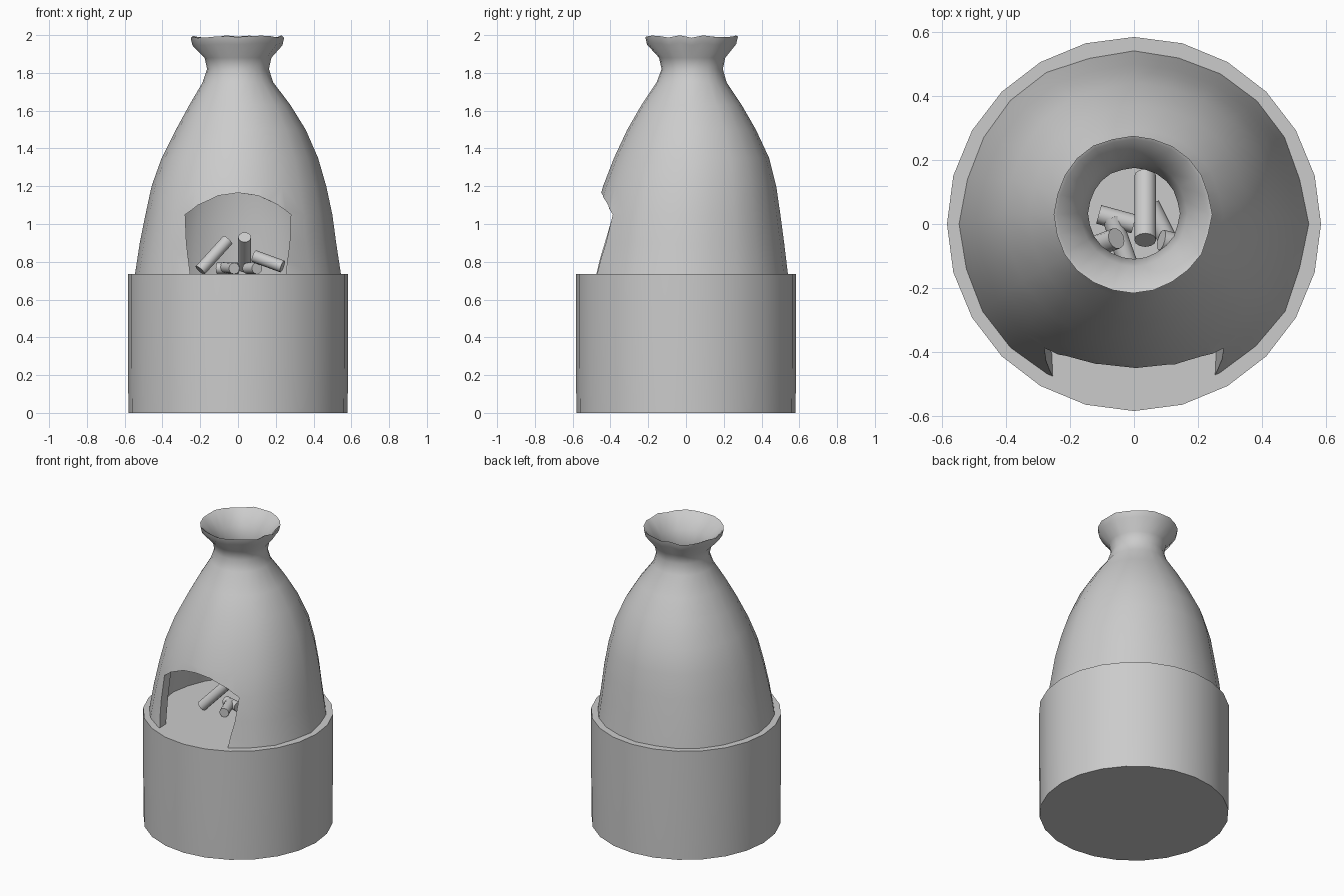
import bpy, bmesh, math, random
from mathutils import Vector

if "Cube" in bpy.data.objects:
    bpy.data.objects.remove(bpy.data.objects["Cube"])

random.seed(4)
SIDES = 24


def finish(bm, name, angle=40):
    bmesh.ops.recalc_face_normals(bm, faces=bm.faces)
    me = bpy.data.meshes.new(name)
    bm.to_mesh(me)
    bm.free()
    ob = bpy.data.objects.new(name, me)
    bpy.context.collection.objects.link(ob)
    smooth(ob, angle)
    return ob


def smooth(ob, angle):
    bpy.ops.object.select_all(action='DESELECT')
    ob.select_set(True)
    bpy.context.view_layer.objects.active = ob
    bpy.ops.object.shade_smooth_by_angle(angle=math.radians(angle))


def lathe(name, rows, closed=False, caps=False, wobble=0.0):
    """Rows are (z, radius, centre x, centre y)."""
    bm = bmesh.new()
    jit = [random.uniform(-1, 1) for _ in range(SIDES)]
    rings = []
    for z, r, cx, cy in rows:
        ring = []
        for i in range(SIDES):
            a = 2 * math.pi * i / SIDES
            rr = r * (1 + wobble * jit[i])
            dz = -0.008 * (1 + jit[i]) * (wobble > 0) * (z > 1.95)
            ring.append(bm.verts.new((cx + rr * math.cos(a), cy + rr * math.sin(a), z + dz)))
        rings.append(ring)
    pairs = list(zip(rings, rings[1:]))
    if closed:
        pairs.append((rings[-1], rings[0]))
    for a, b in pairs:
        for i in range(SIDES):
            j = (i + 1) % SIDES
            bm.faces.new((a[i], a[j], b[j], b[i]))
    if caps:
        bm.faces.new(rings[0])
        bm.faces.new(rings[-1])
    return finish(bm, name)


# Drum base with flat hearth on top
lathe("base", [(0, 0.58, 0, 0), (0.3, 0.583, 0, 0), (0.735, 0.583, 0, 0)], caps=True)

# Hollow clay chimney: outside going up, inside coming down
outer = [(0.735, 0.54, 0, 0), (0.9, 0.515, 0, 0.005), (1.05, 0.49, 0.005, 0.01),
         (1.2, 0.458, 0.005, 0.02), (1.35, 0.41, 0.01, 0.03), (1.5, 0.34, 0.015, 0.03),
         (1.63, 0.265, 0.01, 0.03), (1.75, 0.185, 0, 0.03), (1.82, 0.162, 0, 0.033),
         (1.88, 0.175, 0, 0.033), (1.96, 0.236, -0.003, 0.03), (2.0, 0.245, -0.003, 0.03)]
inner = [(1.995, 0.235, -0.003, 0.03), (1.9, 0.165, 0, 0.033), (1.82, 0.142, 0, 0.033),
         (1.74, 0.155, 0, 0.03), (1.6, 0.23, 0.01, 0.03), (1.4, 0.335, 0.01, 0.03),
         (1.2, 0.4, 0.005, 0.02), (1.0, 0.44, 0.005, 0.01), (0.735, 0.48, 0, 0)]
body = lathe("chimney_body", outer + inner, closed=True, wobble=0.012)

# Arched mouth cut through the front wall
half = [(0.0, 1.165), (0.1, 1.15), (0.2, 1.1), (0.262, 1.05), (0.258, 0.9), (0.237, 0.7)]
arch = half + [(-x, z) for x, z in reversed(half[1:])]
bm = bmesh.new()
front = bm.faces.new([bm.verts.new((x, -0.75, z)) for x, z in arch])
ext = bmesh.ops.extrude_face_region(bm, geom=[front], use_keep_orig=True)
for v in ext["geom"]:
    if isinstance(v, bmesh.types.BMVert):
        v.co.y = -0.1
        v.co.x *= 1.12
cutter = finish(bm, "mouth_cutter")
mod = body.modifiers.new("mouth", 'BOOLEAN')
mod.operation = 'DIFFERENCE'
mod.solver = 'EXACT'
mod.object = cutter
bpy.ops.object.select_all(action='DESELECT')
body.select_set(True)
bpy.context.view_layer.objects.active = body
bpy.ops.object.modifier_apply(modifier=mod.name)
bpy.data.objects.remove(cutter, do_unlink=True)
smooth(body, 40)

# Firewood pile
logs = [((0.035, 0.15, 0.77), (0.035, -0.05, 0.93), 0.034),
        ((-0.2, -0.1, 0.755), (-0.055, -0.045, 0.915), 0.033),
        ((0.085, -0.05, 0.83), (0.235, -0.09, 0.775), 0.033),
        ((-0.11, 0.03, 0.765), (0.0, 0.0, 0.765), 0.03),
        ((-0.07, 0.02, 0.77), (-0.02, -0.12, 0.765), 0.03),
        ((0.1, -0.04, 0.765), (0.05, 0.06, 0.765), 0.03)]
for n, (a, b, r) in enumerate(logs):
    a, b = Vector(a), Vector(b)
    bpy.ops.mesh.primitive_cylinder_add(vertices=12, radius=r, depth=(b - a).length,
                                        location=(a + b) / 2)
    log = bpy.context.object
    log.name = f"log_{n + 1}"
    log.rotation_euler = (b - a).to_track_quat('Z', 'Y').to_euler()
    smooth(log, 40)
